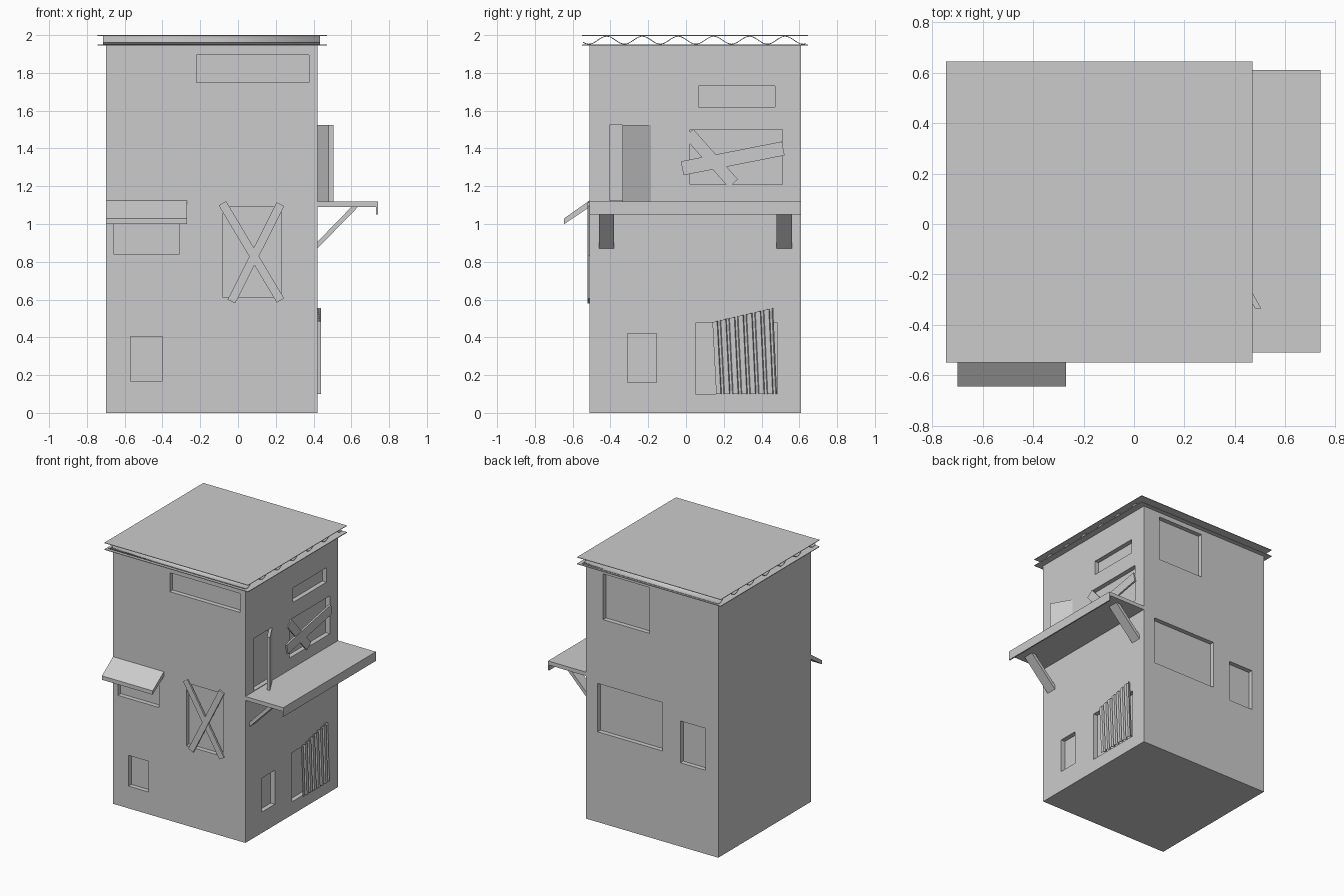
import bpy, math
from mathutils import Vector

if "Cube" in bpy.data.objects:
    bpy.data.objects.remove(bpy.data.objects["Cube"])

def mesh(name, verts, faces):
    me = bpy.data.meshes.new(name)
    me.from_pydata([tuple(v) for v in verts], [], faces)
    me.update()
    ob = bpy.data.objects.new(name, me)
    bpy.context.collection.objects.link(ob)
    return ob

BOX = [(0, 2, 3, 1), (4, 5, 7, 6), (0, 1, 5, 4), (2, 6, 7, 3), (0, 4, 6, 2), (1, 3, 7, 5)]

def box_verts(x0, x1, y0, y1, z0, z1):
    return [(x, y, z) for z in (z0, z1) for y in (y0, y1) for x in (x0, x1)]

def box(name, *b):
    return mesh(name, box_verts(*b), BOX)

def prism(name, pts, lo, hi, to3d):
    """Extrude a closed 2D outline from lo to hi; to3d places (a, b, depth)."""
    n = len(pts)
    v = [to3d(a, b, d) for d in (lo, hi) for a, b in pts]
    f = [tuple(range(n))[::-1], tuple(range(n, 2 * n))]
    f += [(i, (i + 1) % n, n + (i + 1) % n, n + i) for i in range(n)]
    ob = mesh(name, v, f)
    bpy.context.view_layer.objects.active = ob
    bpy.ops.object.mode_set(mode='EDIT')
    bpy.ops.mesh.select_all(action='SELECT')
    bpy.ops.mesh.normals_make_consistent(inside=False)
    bpy.ops.object.mode_set(mode='OBJECT')
    return ob

def along_x(a, b, d): return (d, a, b)   # outline in y,z
def along_y(a, b, d): return (a, d, b)   # outline in x,z
def along_z(a, b, d): return (a, b, d)   # outline in x,y

def plank(name, p, q, width, lo, hi, to3d):
    p, q = Vector(p), Vector(q)
    s = (q - p).normalized()
    s = Vector((-s.y, s.x)) * width / 2
    return prism(name, [p + s, q + s, q - s, p - s], lo, hi, to3d)

XL, XR, YF, YB = -0.70, 0.42, -0.51, 0.61
DEPTH, OUT = 0.035, 0.05

# Building block with recessed openings
walls = box("walls", XL, XR, YF, YB, 0, 1.95)
front = [(-0.22, 0.375, 1.75, 1.895), (-0.66, -0.31, 0.84, 1.04),
         (-0.08, 0.23, 0.61, 1.09), (-0.57, -0.40, 0.17, 0.405)]
right = [(-0.31, -0.155, 0.16, 0.42), (0.05, 0.485, 0.10, 0.475), (0.02, 0.51, 1.21, 1.50),
         (0.065, 0.47, 1.62, 1.73), (-0.405, -0.185, 1.125, 1.525)]
back = [(-0.12, 0.275, 1.56, 1.91), (-0.23, 0.32, 0.69, 1.06), (-0.59, -0.38, 0.64, 0.96)]
holes = [(a, b, YF - OUT, YF + DEPTH, c, d) for a, b, c, d in front]
holes += [(XR - DEPTH, XR + OUT, a, b, c, d) for a, b, c, d in right]
holes += [(a, b, YB - DEPTH, YB + OUT, c, d) for a, b, c, d in back]
cv, cf = [], []
for h in holes:
    cf += [tuple(i + len(cv) for i in f) for f in BOX]
    cv += box_verts(*h)
cutter = mesh("opening_cutter", cv, cf)
cutter.hide_render = True
mod = walls.modifiers.new("openings", 'BOOLEAN')
mod.operation, mod.solver, mod.object = 'DIFFERENCE', 'EXACT', cutter
bpy.context.view_layer.objects.active = walls
bpy.ops.object.modifier_apply(modifier=mod.name)
bpy.data.objects.remove(cutter)

# Roof: two flat sheets around a wavy one
box("roof_lower_sheet", -0.745, 0.47, -0.55, 0.645, 1.945, 1.95)
box("roof_upper_sheet", -0.745, 0.47, -0.55, 0.645, 1.996, 2.0)
N = 84
ys = [-0.545 + 1.18 * i / N for i in range(N + 1)]
wave = [(y, 1.973 + 0.021 * math.cos(2 * math.pi * (y + 0.42) / 0.189)) for y in ys]
ob = mesh("roof_wavy_sheet", [(x, y, z) for y, z in wave for x in (-0.715, 0.435)],
          [(2 * i, 2 * i + 1, 2 * i + 3, 2 * i + 2) for i in range(N)])
sol = ob.modifiers.new("thickness", 'SOLIDIFY')
sol.thickness, sol.offset = 0.004, 0
for p in ob.data.polygons:
    p.use_smooth = True

# Front awning
prism("front_awning", [(YF, 1.125), (-0.645, 1.03), (-0.645, 1.0), (YF, 1.09)],
      -0.70, -0.27, along_x)

# Balcony ledge with drop lip, and diagonal braces
prism("balcony_ledge", [(XR, 1.12), (0.74, 1.12), (0.74, 1.05), (0.73, 1.05),
                        (0.73, 1.09), (XR, 1.09)], YF, YB, along_y)
for i, y in enumerate((-0.46, 0.48)):
    prism(f"balcony_brace_{i}", [(XR, 0.87), (0.635, 1.09), (0.60, 1.09), (XR, 0.905)],
          y, y + 0.08, along_y)

# Door standing ajar
prism("balcony_door", [(XR, -0.185), (0.505, -0.335), (0.48, -0.335), (0.395, -0.185)],
      1.12, 1.525, along_z)

# Boards nailed across the front and side windows
plank("front_board_0", (-0.083, 1.11), (0.225, 0.595), 0.045, YF - 0.008, YF + 0.006, along_y)
plank("front_board_1", (0.225, 1.105), (-0.035, 0.59), 0.045, YF - 0.012, YF + 0.003, along_y)
plank("side_board_0", (0.015, 1.48), (0.25, 1.215), 0.065, XR - 0.004, XR + 0.007, along_x)
plank("side_board_1", (-0.02, 1.295), (0.515, 1.40), 0.075, XR - 0.002, XR + 0.012, along_x)

# Crooked ribbed sheet leaning over the low side window
ribs, verts = 7, []
steps = [(i + o, x) for i in range(ribs)
         for o, x in ((0, 0.438), (0.5, 0.438), (0.6, 0.422), (0.9, 0.422))]
steps.append((ribs, 0.438))
for t, x in steps:
    t /= ribs
    verts += [(x, 0.16 + 0.32 * t, 0.10), (x, 0.14 + 0.32 * t, 0.48 + 0.075 * t)]
ob = mesh("ribbed_shutter", verts,
          [(2 * i, 2 * i + 2, 2 * i + 3, 2 * i + 1) for i in range(len(steps) - 1)])
sol = ob.modifiers.new("thickness", 'SOLIDIFY')
sol.thickness, sol.offset = 0.004, 0
